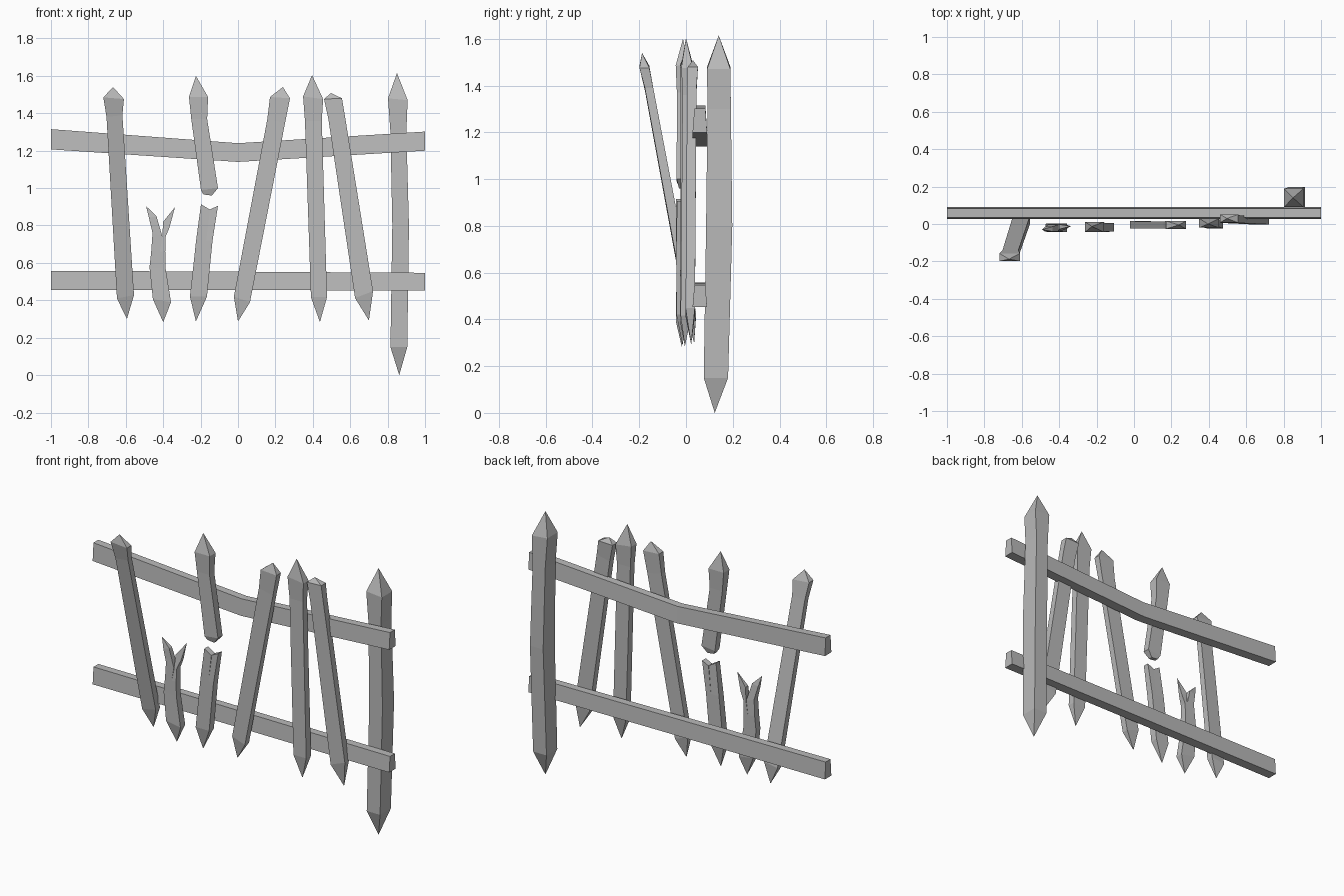
import bpy, bmesh

wood = bpy.data.materials.new("plain grey wood")
wood.diffuse_color = (0.49, 0.49, 0.49, 1)


def make_object(name, bm):
    bmesh.ops.recalc_face_normals(bm, faces=bm.faces)
    mesh = bpy.data.meshes.new(name)
    bm.to_mesh(mesh)
    bm.free()
    mesh.materials.append(wood)
    obj = bpy.data.objects.new(name, mesh)
    bpy.context.collection.objects.link(obj)


def skin(bm, rings):
    """Join four-cornered rings with side faces."""
    for a, b in zip(rings, rings[1:]):
        for i in range(4):
            j = (i + 1) % 4
            bm.faces.new((a[i], a[j], b[j], b[i]))


def loft(bm, stations, top=None, bottom=None):
    """Box-section board through (left x, left z, right x, right z, y, half depth)
    stations from bottom to top, with an optional point at either end."""
    rings = [[bm.verts.new(p) for p in
              ((xl, y - d, zl), (xr, y - d, zr), (xr, y + d, zr), (xl, y + d, zl))]
             for xl, zl, xr, zr, y, d in stations]
    skin(bm, rings)
    for ring, tip in ((rings[0], bottom), (rings[-1], top)):
        if tip:
            apex = bm.verts.new(tip)
            for i in range(4):
                bm.faces.new((ring[i], ring[(i + 1) % 4], apex))
        else:
            bm.faces.new(ring)


def board(name, *pieces):
    bm = bmesh.new()
    for stations, top, bottom in pieces:
        loft(bm, stations, top, bottom)
    make_object(name, bm)


def rail(name, sections):
    """Rail through (x, bottom z, top z) sections, slightly narrower on top."""
    bm = bmesh.new()
    rings = [[bm.verts.new((x, y, z)) for y, z in
              ((0.028, z0), (0.09, z0), (0.083, z1), (0.036, z1))] for x, z0, z1 in sections]
    skin(bm, rings)
    bm.faces.new(rings[0])
    bm.faces.new(rings[-1])
    make_object(name, bm)


# Sagging upper rail and straight lower rail
rail("upper_rail", [(-1, 1.207, 1.315), (0, 1.14, 1.24), (1, 1.2, 1.302)])
rail("lower_rail", [(-1, 0.455, 0.558), (0, 0.455, 0.553), (1, 0.452, 0.547)])

# Post, pointed at both ends
board("post", ([(0.815, 0.15, 0.905, 0.15, 0.128, 0.052),
                (0.825, 0.80, 0.914, 0.80, 0.142, 0.056),
                (0.815, 1.30, 0.900, 1.30, 0.142, 0.050),
                (0.802, 1.48, 0.907, 1.47, 0.140, 0.050)],
               (0.85, 0.14, 1.615), (0.862, 0.123, 0.0)))

# Whole pickets
board("leaning_picket", ([(-0.647, 0.41, -0.556, 0.428, 0.022, 0.021),
                          (-0.703, 1.38, -0.618, 1.39, -0.158, 0.018),
                          (-0.720, 1.485, -0.610, 1.476, -0.178, 0.021)],
                         (-0.668, -0.188, 1.54), (-0.594, 0.035, 0.30)))
board("tilted_picket", ([(-0.022, 0.42, 0.064, 0.39, -0.005, 0.020),
                         (0.157, 1.37, 0.252, 1.35, -0.005, 0.018),
                         (0.171, 1.487, 0.278, 1.48, -0.005, 0.021)],
                        (0.24, -0.005, 1.54), (0.0, -0.005, 0.287)))
board("upright_picket", ([(0.39, 0.417, 0.476, 0.417, 0.0, 0.023),
                          (0.358, 1.36, 0.448, 1.36, 0.005, 0.020),
                          (0.348, 1.49, 0.455, 1.476, 0.005, 0.025)],
                         (0.396, 0.0, 1.604), (0.438, -0.005, 0.283)))
board("slanted_picket", ([(0.626, 0.412, 0.722, 0.449, 0.018, 0.020),
                          (0.483, 1.37, 0.571, 1.39, 0.025, 0.020),
                          (0.460, 1.476, 0.556, 1.480, 0.029, 0.022)],
                         (0.497, 0.03, 1.508), (0.70, 0.022, 0.292)))

# Short stump with two splintered prongs
board("splintered_picket",
      ([(-0.455, 0.406, -0.358, 0.39, -0.020, 0.023),
        (-0.473, 0.577, -0.387, 0.57, -0.020, 0.021),
        (-0.464, 0.66, -0.389, 0.66, -0.020, 0.021)], None, (-0.40, -0.018, 0.283)),
      ([(-0.464, 0.66, -0.418, 0.66, -0.020, 0.021),
        (-0.457, 0.76, -0.404, 0.74, -0.022, 0.019),
        (-0.476, 0.84, -0.436, 0.85, -0.027, 0.013)], (-0.492, -0.03, 0.904), None),
      ([(-0.418, 0.66, -0.389, 0.66, -0.020, 0.021),
        (-0.405, 0.74, -0.387, 0.74, -0.018, 0.019),
        (-0.400, 0.82, -0.366, 0.79, -0.015, 0.013)], (-0.337, -0.012, 0.898), None))

# Snapped picket: lower half split by a crack, upper half on the rail
board("snapped_picket_lower",
      ([(-0.257, 0.42, -0.166, 0.42, -0.018, 0.023),
        (-0.224, 0.72, -0.136, 0.72, -0.020, 0.022)], None, (-0.225, -0.015, 0.287)),
      ([(-0.224, 0.72, -0.170, 0.72, -0.020, 0.022),
        (-0.198, 0.914, -0.150, 0.885, -0.024, 0.018)], None, None),
      ([(-0.170, 0.72, -0.136, 0.72, -0.020, 0.022),
        (-0.150, 0.885, -0.107, 0.906, -0.020, 0.018)], None, None))
board("snapped_picket_upper",
      ([(-0.185, 0.966, -0.140, 0.960, -0.018, 0.012),
        (-0.198, 0.990, -0.107, 1.000, -0.018, 0.022),
        (-0.250, 1.37, -0.165, 1.37, -0.016, 0.023),
        (-0.262, 1.487, -0.160, 1.487, -0.016, 0.028)], (-0.225, -0.013, 1.60), None))
